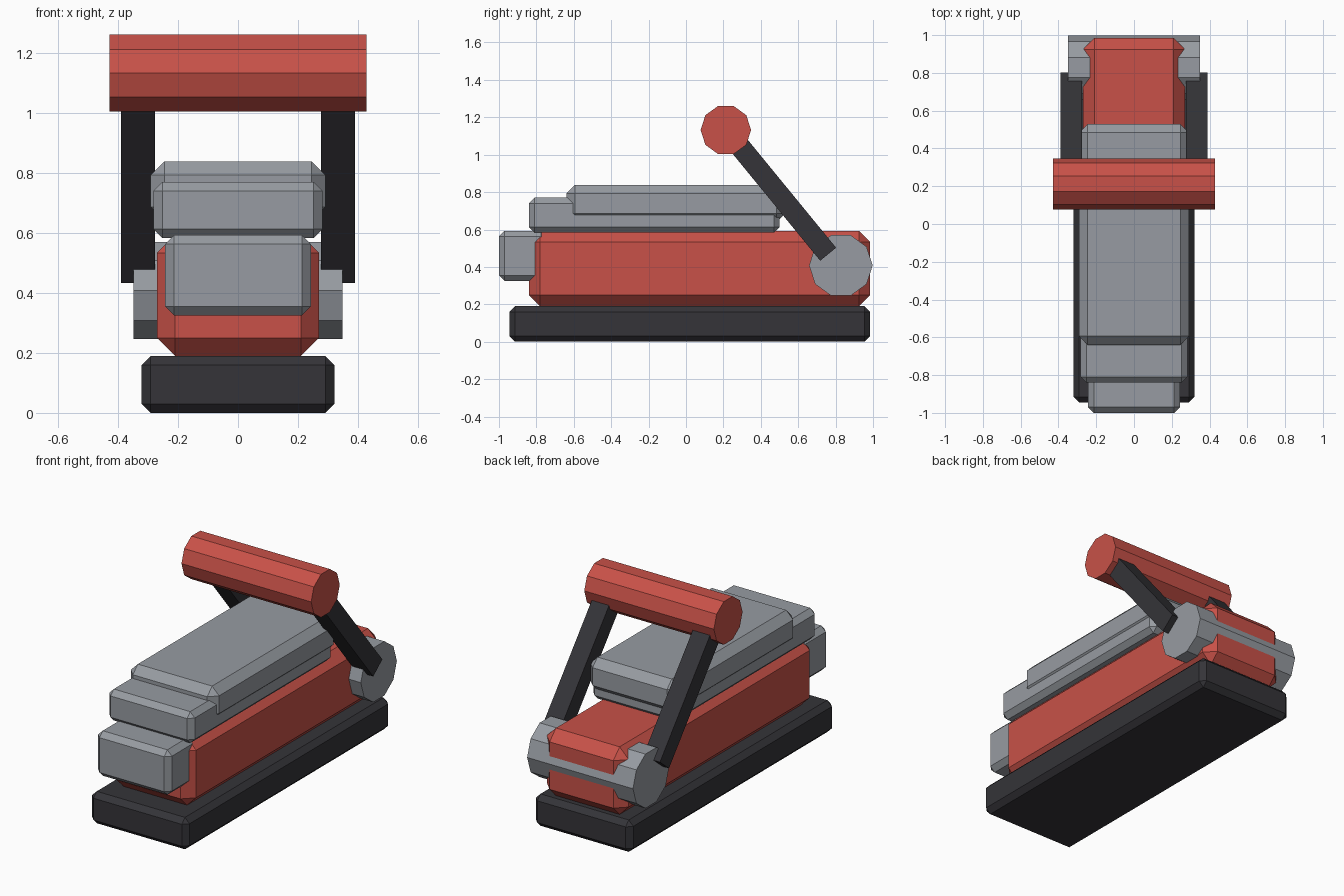
import bpy, bmesh
from math import pi, atan2
from mathutils import Vector

if "Cube" in bpy.data.objects:
    bpy.data.objects.remove(bpy.data.objects["Cube"], do_unlink=True)


def material(name, rgb):
    mat = bpy.data.materials.new(name)
    mat.use_nodes = True
    color = (*rgb, 1.0)
    mat.diffuse_color = color
    mat.node_tree.nodes["Principled BSDF"].inputs["Base Color"].default_value = color
    return mat


RED = material("red", (0.58, 0.083, 0.065))
GREY = material("grey", (0.31, 0.33, 0.36))
BLACK = material("black", (0.035, 0.034, 0.04))


def box(name, width, y_range, z_range, mat, bevel):
    """Chamfered box centred on x = 0."""
    size = Vector((width, y_range[1] - y_range[0], z_range[1] - z_range[0]))
    bm = bmesh.new()
    bmesh.ops.create_cube(bm, size=1)
    bmesh.ops.scale(bm, vec=size, verts=bm.verts)
    if bevel:
        bmesh.ops.bevel(bm, geom=bm.edges[:], offset=bevel, segments=1,
                        affect='EDGES', profile=0.5)
    mesh = bpy.data.meshes.new(name)
    bm.to_mesh(mesh)
    bm.free()
    mesh.materials.append(mat)
    obj = bpy.data.objects.new(name, mesh)
    obj.location = (0, sum(y_range) / 2, sum(z_range) / 2)
    bpy.context.collection.objects.link(obj)
    return obj


def crossbar(name, width, radius, y, z, mat):
    """Ten-sided bar lying along x."""
    bpy.ops.mesh.primitive_cylinder_add(vertices=10, radius=radius, depth=width,
                                        location=(0, y, z), rotation=(0, pi / 2, 0))
    obj = bpy.context.object
    obj.name = obj.data.name = name
    obj.data.materials.append(mat)
    return obj


# Stacked body
box("base", 0.642, (-0.945, 0.985), (0, 0.19), BLACK, 0.03)
box("body", 0.54, (-0.84, 0.985), (0.19, 0.593), RED, 0.06)
box("front_block", 0.486, (-1.0, -0.745), (0.325, 0.593), GREY, 0.03)
box("lower_plate", 0.564, (-0.84, 0.5), (0.583, 0.77), GREY, 0.03)
box("upper_plate", 0.582, (-0.64, 0.53), (0.64, 0.838), GREY, 0.046)

# Hinge and lever handle
crossbar("hinge", 0.698, 0.17, 0.828, 0.408, GREY)
crossbar("handle", 0.855, 0.135, 0.213, 1.132, RED)

# Lever arms, from the hinge to the handle
low, high = Vector((0, 0.76, 0.468)), Vector((0, 0.24, 1.103))
span = high - low
for side, x in (("left", 0.333), ("right", -0.333)):
    half = span.length / 2
    arm = box(side + "_arm", 0.114, (-0.055, 0.055), (-half, half), BLACK, 0)
    arm.location = (low + high) / 2 + Vector((x, 0, 0))
    arm.rotation_euler.x = atan2(-span.y, span.z)
